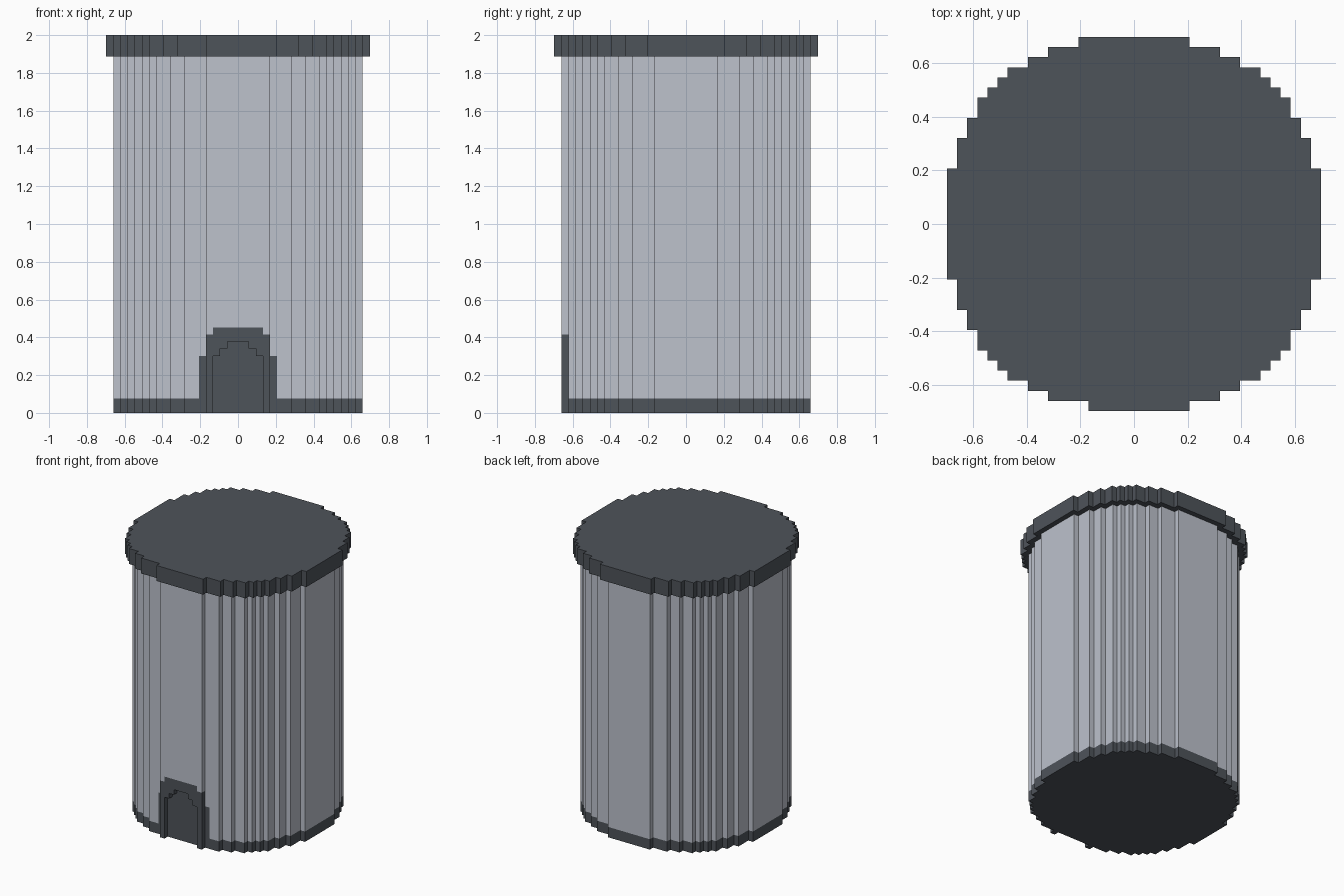
import bpy, bmesh, math

if "Cube" in bpy.data.objects:
    bpy.data.objects.remove(bpy.data.objects["Cube"])

V = 2 / 53          # size of one block
H = 53              # height in blocks


def material(name, rgb):
    m = bpy.data.materials.new(name)
    m.diffuse_color = (*rgb, 1)
    m.use_nodes = True
    m.node_tree.nodes["Principled BSDF"].inputs["Base Color"].default_value = m.diffuse_color
    return m


DARK = material("dark slate", (0.076, 0.087, 0.102))
LIGHT = material("light grey", (0.510, 0.540, 0.605))

# Half-width in blocks of each row, counted from the middle row outwards
BODY = [17] * 5 + [16] * 3 + [15] * 2 + [14] * 2 + [13, 12, 11, 9, 7, 4]
LID = [18] * 6 + [17] * 3 + [16] * 2 + [15] * 2 + [14, 13, 12, 10, 8, 5]


def in_arch(i, k, steps):
    return any(abs(i) <= w and k < top for w, top in steps)


def part_at(i, j, k):
    """Name of the part filling block (i, j, k), or None if empty."""
    if not 0 <= k < H:
        return None
    rows = LID if k >= H - 3 else BODY
    if abs(j) >= len(rows) or abs(i) > rows[abs(j)]:
        return None
    if k >= H - 3:
        return None if (i, j) == (-5, -18) else "lid"
    # doorway recess in the front, one block deep
    if j == -17 and in_arch(i, k, [(3, 8), (2, 9), (1, 10)]):
        return None
    if k < 2:
        return "base"
    if j <= -16 and in_arch(i, k, [(5, 8), (4, 11), (3, 12)]):
        return "door_surround"
    return "drum"


# Visible block sides, gathered per part
SIDES = []
for axis in range(3):
    for s in (0, 1):
        loop = []
        for a, b in ((0, 0), (1, 0), (1, 1), (0, 1)):
            c = [0, 0, 0]
            c[axis], c[(axis + 1) % 3], c[(axis + 2) % 3] = s, a, b
            loop.append(tuple(c))
        step = [0, 0, 0]
        step[axis] = 1 if s else -1
        SIDES.append((step, loop if s else loop[::-1]))

grid = {}
for i in range(-18, 19):
    for j in range(-18, 19):
        for k in range(H):
            p = part_at(i, j, k)
            if p:
                grid[i, j, k] = p

faces = {}
for (i, j, k), p in grid.items():
    for (dx, dy, dz), loop in SIDES:
        if (i + dx, j + dy, k + dz) not in grid:
            faces.setdefault(p, []).append([(i + a, j + b, k + c) for a, b, c in loop])

# One object per part, with flat areas merged
for name, quads in faces.items():
    bm = bmesh.new()
    verts = {}
    for q in quads:
        for x, y, z in q:
            if (x, y, z) not in verts:
                verts[x, y, z] = bm.verts.new(((x - .5) * V, (y - .5) * V, z * V))
        bm.faces.new([verts[c] for c in q])
    bmesh.ops.dissolve_limit(bm, angle_limit=math.radians(1),
                             verts=bm.verts[:], edges=bm.edges[:])
    me = bpy.data.meshes.new(name)
    bm.to_mesh(me)
    bm.free()
    me.materials.append(LIGHT if name == "drum" else DARK)
    bpy.context.collection.objects.link(bpy.data.objects.new(name, me))
